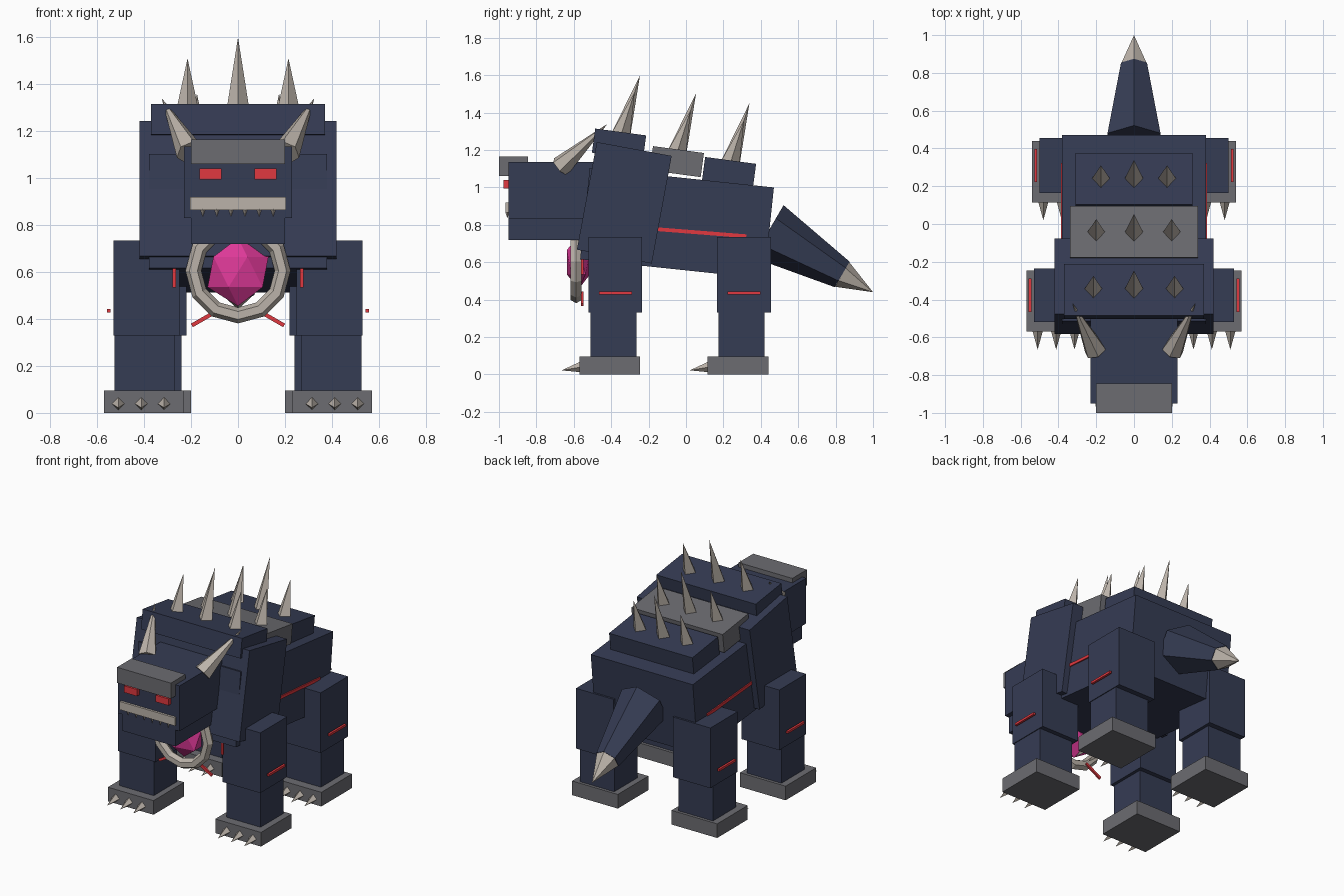
import bpy, bmesh, math
from mathutils import Vector, Matrix

if "Cube" in bpy.data.objects:
    bpy.data.objects.remove(bpy.data.objects["Cube"])


def material(name, rgb):
    m = bpy.data.materials.new(name)
    m.diffuse_color = (*rgb, 1)
    m.use_nodes = True
    m.node_tree.nodes["Principled BSDF"].inputs["Base Color"].default_value = m.diffuse_color
    return m


NAVY = material("navy hide", (0.036, 0.045, 0.088))
GREY = material("grey armour", (0.15, 0.15, 0.165))
BONE = material("pale bone", (0.50, 0.45, 0.40))
RED = material("red glow", (0.75, 0.04, 0.05))
PINK = material("magenta gem", (0.72, 0.04, 0.31))


def finish(bm, name, mat):
    bmesh.ops.recalc_face_normals(bm, faces=bm.faces)
    mesh = bpy.data.meshes.new(name)
    bm.to_mesh(mesh)
    bm.free()
    mesh.materials.append(mat)
    obj = bpy.data.objects.new(name, mesh)
    bpy.context.collection.objects.link(obj)
    return obj


def box(name, centre, size, mat, rot=0, axis='X'):
    """Box turned by rot degrees about one axis."""
    bm = bmesh.new()
    bmesh.ops.create_cube(bm, size=1, matrix=Matrix.Translation(centre)
                          @ Matrix.Rotation(math.radians(rot), 4, axis)
                          @ Matrix.Diagonal((*size, 1)))
    return finish(bm, name, mat)


def span(name, lo, hi, mat):
    """Straight box between two opposite corners."""
    lo, hi = Vector(lo), Vector(hi)
    return box(name, (lo + hi) / 2, [abs(v) for v in hi - lo], mat)


def taper(name, a, b, r1, r2, sides, mat):
    """Tapered prism from a to b, with one corner facing up."""
    a, b = Vector(a), Vector(b)
    d = (b - a).normalized()
    side = d.cross(Vector((0, 1, 0) if abs(d.z) > 0.85 else (0, 0, 1))).normalized()
    up = side.cross(d)
    bm = bmesh.new()
    rings = []
    for p, r in ((a, r1), (b, r2)):
        if r == 0:
            rings.append([bm.verts.new(p)])
            continue
        angles = [2 * math.pi * i / sides for i in range(sides)]
        rings.append([bm.verts.new(p + r * (up * math.cos(t) + side * math.sin(t)))
                      for t in angles])
        bm.faces.new(rings[-1])
    low, top = rings
    for i in range(sides):
        j = (i + 1) % sides
        if len(top) == 1:
            bm.faces.new((low[i], low[j], top[0]))
        else:
            bm.faces.new((low[i], low[j], top[j], top[i]))
    return finish(bm, name, mat)


# Torso and shoulder slab
box("body", (0, -0.048, 0.808), (0.76, 0.99, 0.49), NAVY, -6)
box("shoulders", (0, -0.33, 0.918), (0.84, 0.407, 0.585), NAVY, -10.5)

# Back plates with three leaning spikes each
PLATES = (("front", -0.358, 1.232, 0.74, NAVY, 0.215, -0.345, 1.29, 0.31, 0.22),
          ("middle", -0.049, 1.138, 0.68, GREY, 0.2, -0.045, 1.195, 0.31, 0.22),
          ("rear", 0.23, 1.08, 0.62, NAVY, 0.175, 0.24, 1.14, 0.31, 0.22))
for tag, y, z, w, mat, sx, by, bz, tall, short in PLATES:
    box(tag + "_back_plate", (0, y, z), (w, 0.275, 0.13), mat, -7.7)
    for x, h in ((-sx, short), (0, tall), (sx, short)):
        taper(tag + "_back_spike", (x, by - 0.006, bz - 0.02),
              (x, by + h * 0.32, bz + h), 0.052, 0, 4, BONE)

# Head, jaw, brow and mouth
span("head", (-0.23, -0.95, 0.83), (0.23, -0.45, 1.135), NAVY)
span("jaw", (-0.2, -0.95, 0.72), (0.2, -0.5, 0.832), NAVY)
span("brow", (-0.2, -1.0, 1.06), (0.2, -0.845, 1.165), GREY)
span("lip", (-0.205, -0.965, 0.865), (0.205, -0.93, 0.92), BONE)
for i in range(6):
    x = -0.15 + 0.06 * i
    taper("tooth", (x, -0.955, 0.868), (x, -0.955, 0.835), 0.011, 0, 4, BONE)

# Chest gem inside a faceted ring
bm = bmesh.new()
bmesh.ops.create_icosphere(bm, subdivisions=1, radius=0.145,
                           matrix=Matrix.Translation((0, -0.575, 0.6))
                           @ Matrix.Diagonal((1, 0.5, 1, 1)))
finish(bm, "chest_gem", PINK)

bm = bmesh.new()
SEG, TUBE = 12, 6
ring = []
for i in range(SEG):
    t = 2 * math.pi * i / SEG
    row = []
    for j in range(TUBE):
        p = 2 * math.pi * j / TUBE
        r = 0.19 + 0.034 * math.cos(p)
        row.append(bm.verts.new((r * math.cos(t), -0.587 + 0.034 * math.sin(p),
                                 0.605 + r * math.sin(t))))
    ring.append(row)
for i in range(SEG):
    for j in range(TUBE):
        k, n = (i + 1) % SEG, (j + 1) % TUBE
        bm.faces.new((ring[i][j], ring[k][j], ring[k][n], ring[i][n]))
finish(bm, "chest_ring", BONE)

# Tail with a bone tip
taper("tail", (0, 0.44, 0.765), (0, 0.835, 0.535), 0.162, 0.079, 6, NAVY)
taper("tail_tip", (0, 0.835, 0.535), (0, 1.0, 0.44), 0.076, 0, 6, BONE)

# Mirrored parts
for s in (-1, 1):
    span("eye", (s * 0.07, -0.975, 0.995), (s * 0.165, -0.93, 1.04), RED)
    taper("horn", (s * 0.205, -0.67, 1.11), (s * 0.325, -0.42, 1.34), 0.06, 0, 6, BONE)
    box("flank_stripe", (s * 0.38, 0.083, 0.758), (0.015, 0.48, 0.02), RED, -4.5)
    box("chest_side_stripe", (s * 0.272, -0.555, 0.575), (0.015, 0.012, 0.08), RED)
    box("chest_low_stripe", (s * 0.14, -0.555, 0.405), (0.13, 0.012, 0.017), RED,
        s * 30, 'Y')

    # Legs: tag, inward shift, fore-aft shift
    for tag, dx, y0, y1, ly0, ly1, fy0, fy1 in (
            ("front", 0, -0.52, -0.235, -0.51, -0.265, -0.57, -0.245),
            ("rear", -0.03, 0.165, 0.455, 0.175, 0.42, 0.115, 0.44)):
        span(tag + "_upper_leg", (s * (0.25 + dx), y0, 0.33),
             (s * (0.53 + dx), y1, 0.735), NAVY)
        span(tag + "_lower_leg", (s * (0.27 + dx), ly0, 0.09),
             (s * (0.525 + dx), ly1, 0.34), NAVY)
        span(tag + "_foot", (s * (0.23 + dx), fy0, 0),
             (s * (0.57 + dx), fy1, 0.095), GREY)
        mid = (y0 + y1) / 2
        span(tag + "_leg_stripe", (s * (0.543 + dx), mid - 0.088, 0.428),
             (s * (0.558 + dx), mid + 0.088, 0.443), RED)
        for cx in (0.315, 0.412, 0.51):
            x = s * (cx + dx)
            taper(tag + "_claw", (x, fy0 + 0.01, 0.04), (x, fy0 - 0.095, 0.022),
                  0.029, 0, 4, BONE)
